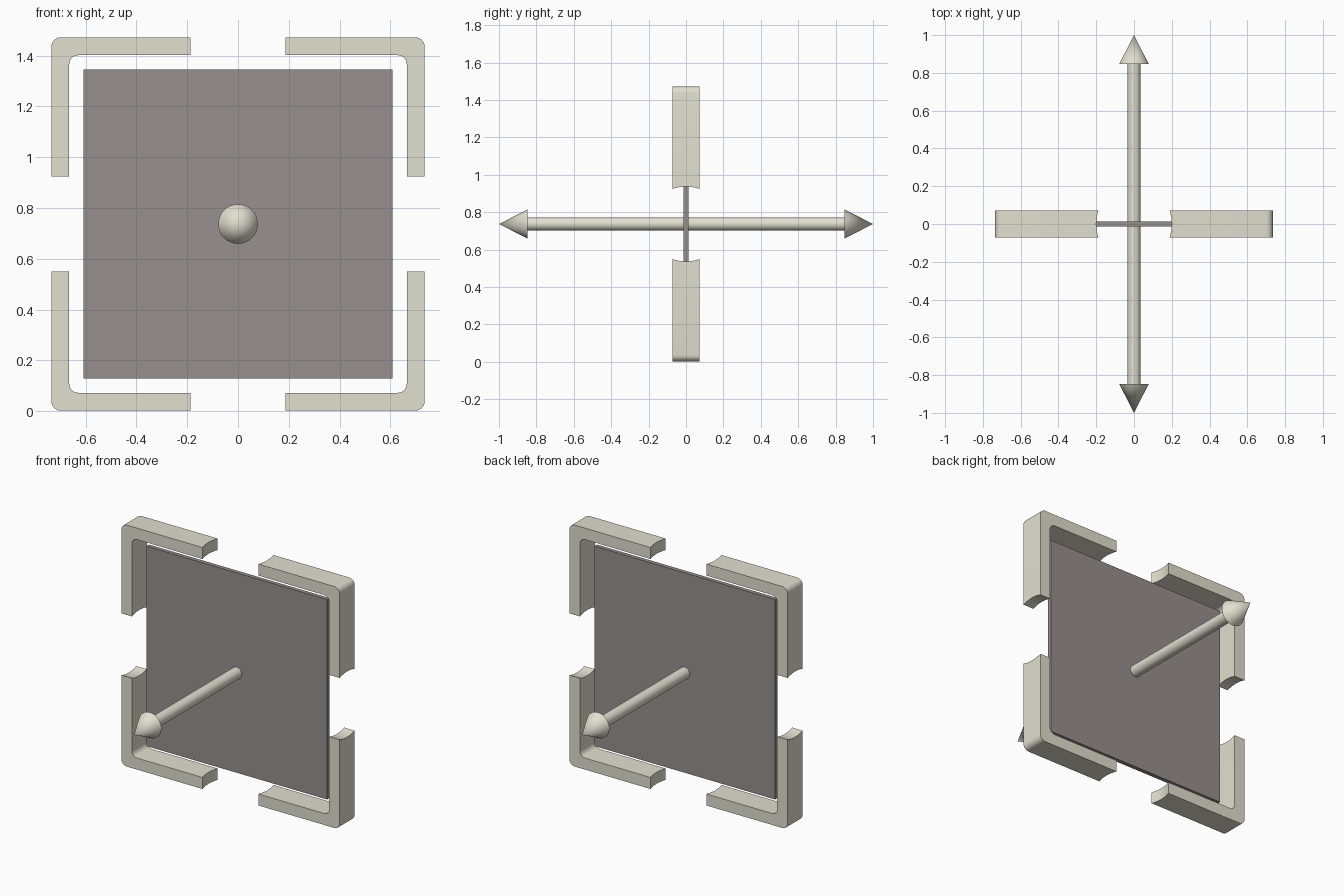
import bpy, bmesh, math
from mathutils import Vector

if "Cube" in bpy.data.objects:
    bpy.data.objects.remove(bpy.data.objects["Cube"])

CZ = 0.737      # height of the model's centre
HALF = 0.735    # half width of the bracket frame
THICK = 0.07    # bracket thickness
DEPTH = 0.072   # half depth of brackets
END = 0.188     # where the bracket arms stop
DIP = 0.012     # hollow of the arm ends


def material(name, color):
    m = bpy.data.materials.new(name)
    m.diffuse_color = color
    m.use_nodes = True
    m.node_tree.nodes["Principled BSDF"].inputs["Base Color"].default_value = m.diffuse_color
    return m


cream = material("cream", (0.76, 0.74, 0.63, 1))
grey = material("warm_grey", (0.31, 0.28, 0.27, 1))


def finish(bm, name, mat, smooth=True):
    bmesh.ops.recalc_face_normals(bm, faces=bm.faces)
    me = bpy.data.meshes.new(name)
    bm.to_mesh(me)
    bm.free()
    ob = bpy.data.objects.new(name, me)
    bpy.context.collection.objects.link(ob)
    ob.location = (0, 0, CZ)
    me.materials.append(mat)
    if smooth:
        bpy.ops.object.select_all(action='DESELECT')
        ob.select_set(True)
        bpy.context.view_layer.objects.active = ob
        bpy.ops.object.shade_smooth_by_angle(angle=math.radians(35))
    return ob


def arc(c, r, n=6):
    return [(c + r * math.cos(i / n * math.pi / 2), c + r * math.sin(i / n * math.pi / 2))
            for i in range(n + 1)]


# Corner brackets: L outline lofted through the depth, with hollow arm ends
inner = HALF - THICK
bm = bmesh.new()
rings = []
steps = 10
for i in range(steps + 1):
    t = 2 * i / steps - 1
    e = END + DIP * (1 - t * t)
    outline = ([(HALF, e)] + arc(HALF - 0.035, 0.035) + [(e, HALF), (e, inner)]
               + arc(inner - 0.035, 0.035)[::-1] + [(inner, e)])
    rings.append([bm.verts.new((x, t * DEPTH, z)) for x, z in outline])
for a, b in zip(rings, rings[1:]):
    for j in range(len(a)):
        k = (j + 1) % len(a)
        bm.faces.new((a[j], a[k], b[k], b[j]))
bm.faces.new(rings[0])
bm.faces.new(rings[-1])
brackets = finish(bm, "corner_brackets", cream)
mirror = brackets.modifiers.new("mirror", 'MIRROR')
mirror.use_axis = (True, False, True)

# Thin square plate
bm = bmesh.new()
bmesh.ops.create_cube(bm, size=1)
bmesh.ops.scale(bm, vec=Vector((1.217, 0.025, 1.217)), verts=bm.verts)
finish(bm, "square_plate", grey, smooth=False)

# Double-headed arrow: one profile spun around the y axis
profile = [(0, -1), (0.078, -0.847), (0.035, -0.847),
           (0.035, 0.847), (0.078, 0.847), (0, 1)]
bm = bmesh.new()
vs = [bm.verts.new((r, y, 0)) for r, y in profile]
es = [bm.edges.new(p) for p in zip(vs, vs[1:])]
bmesh.ops.spin(bm, geom=vs + es, cent=(0, 0, 0), axis=(0, 1, 0),
               angle=2 * math.pi, steps=32, use_merge=False)
bmesh.ops.remove_doubles(bm, verts=bm.verts, dist=1e-4)
finish(bm, "double_arrow", cream)
